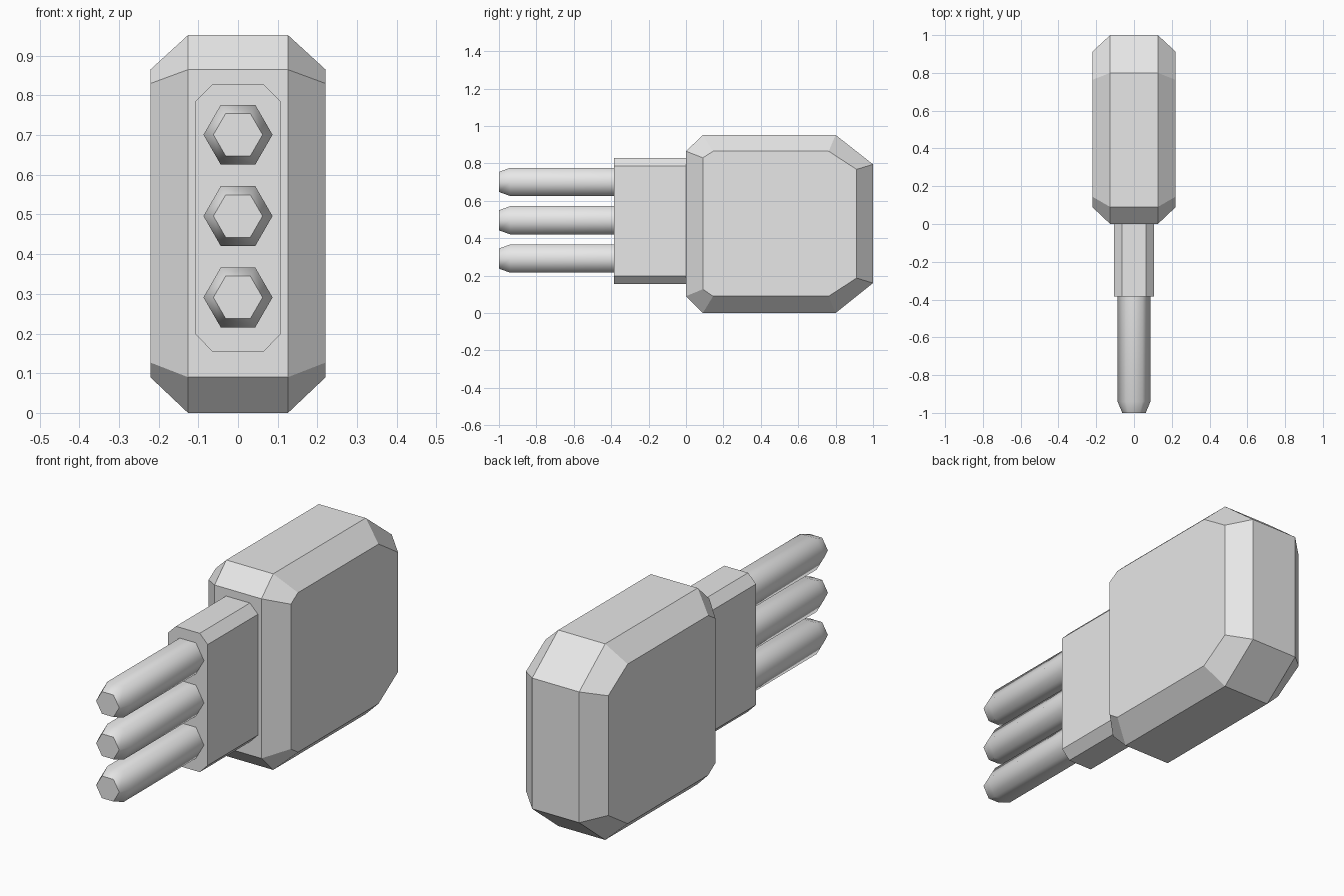
import bpy, bmesh, math

cube = bpy.data.objects.get("Cube")
if cube:
    bpy.data.objects.remove(cube, do_unlink=True)

# Single light grey material
grey = bpy.data.materials.new("light_grey")
grey.use_nodes = True
grey.diffuse_color = (0.8, 0.8, 0.8, 1)
grey.node_tree.nodes["Principled BSDF"].inputs["Base Color"].default_value = (0.8, 0.8, 0.8, 1)


def loft(name, rings):
    """Join matching rings of points into a closed solid with flat ends."""
    bm = bmesh.new()
    loops = [[bm.verts.new(p) for p in ring] for ring in rings]
    n = len(loops[0])
    for a, b in zip(loops, loops[1:]):
        for i in range(n):
            j = (i + 1) % n
            bm.faces.new((a[i], a[j], b[j], b[i]))
    bm.faces.new(loops[0])
    bm.faces.new(loops[-1])
    bmesh.ops.recalc_face_normals(bm, faces=bm.faces)
    mesh = bpy.data.meshes.new(name)
    bm.to_mesh(mesh)
    bm.free()
    mesh.materials.append(grey)
    obj = bpy.data.objects.new(name, mesh)
    bpy.context.collection.objects.link(obj)
    return obj


# Body: chamfered block, (y, z) outlines of the rim and of the inset side faces
rim = [(0, 0.09), (0.09, 0), (0.8, 0), (1, 0.16),
       (1, 0.795), (0.8, 0.952), (0.09, 0.952), (0, 0.865)]
side = [(0.09, 0.127), (0.145, 0.09), (0.763, 0.09), (0.912, 0.187),
        (0.912, 0.768), (0.763, 0.865), (0.145, 0.865), (0.09, 0.83)]
layers = [(-0.221, side), (-0.126, rim), (0.126, rim), (0.221, side)]
loft("plug_body", [[(x, y, z) for y, z in outline] for x, outline in layers])

# Neck: block with clipped long edges, (x, z) outline
neck = [(-0.107, 0.198), (-0.064, 0.154), (0.064, 0.154), (0.107, 0.198),
        (0.107, 0.785), (0.064, 0.828), (-0.064, 0.828), (-0.107, 0.785)]
loft("neck", [[(x, y, z) for x, z in neck] for y in (-0.385, 0.01)])

# Pins: three hexagonal prongs with tapered tips
for label, height in (("lower", 0.291), ("middle", 0.496), ("upper", 0.701)):
    rings = [[(r * math.cos(k * math.pi / 3), y, height + r * math.sin(k * math.pi / 3))
              for k in range(6)]
             for y, r in ((-1, 0.062), (-0.94, 0.087), (-0.375, 0.087))]
    pin = loft(label + "_pin", rings)
    bpy.ops.object.select_all(action='DESELECT')
    pin.select_set(True)
    bpy.context.view_layer.objects.active = pin
    bpy.ops.object.shade_smooth_by_angle(angle=math.radians(65))
